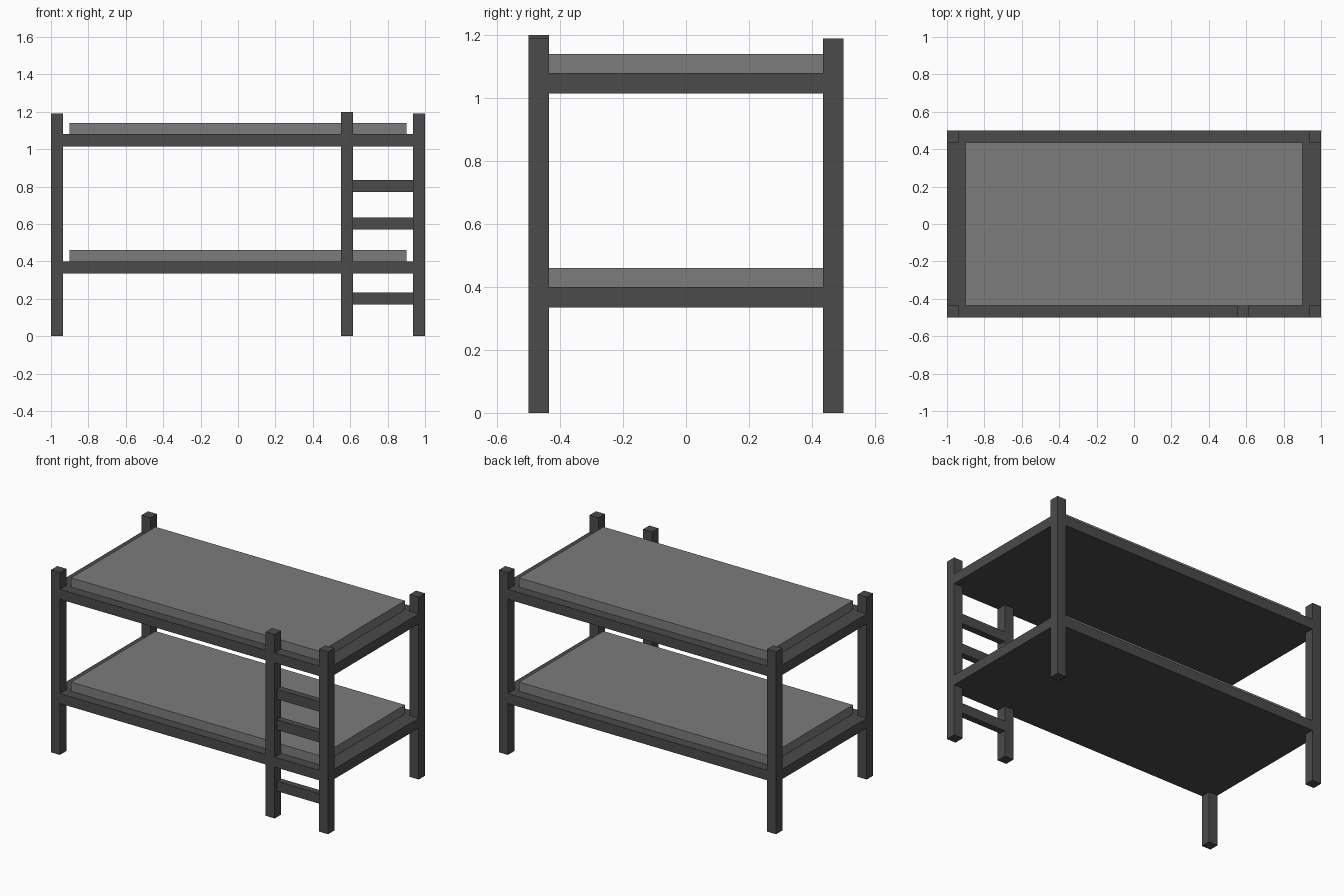
import bpy, bmesh

if "Cube" in bpy.data.objects:
    bpy.data.objects.remove(bpy.data.objects["Cube"])

P = 0.065          # post thickness
LX = 0.55          # left side of ladder post
X, Y = 1.0, 0.5    # outer half sizes


def grey(name, v):
    m = bpy.data.materials.new(name)
    m.diffuse_color = (v, v, v, 1)
    m.use_nodes = True
    m.node_tree.nodes["Principled BSDF"].inputs["Base Color"].default_value = m.diffuse_color
    return m


FRAME, FABRIC = grey("dark_frame", 0.07), grey("grey_fabric", 0.2)


def prism(name, outline, z0, z1, mat):
    """Extrude a flat outline from z0 up to z1."""
    bm = bmesh.new()
    face = bm.faces.new([bm.verts.new((x, y, z0)) for x, y in outline])
    top = bmesh.ops.extrude_face_region(bm, geom=[face], use_keep_orig=True)
    verts = [g for g in top["geom"] if isinstance(g, bmesh.types.BMVert)]
    bmesh.ops.translate(bm, verts=verts, vec=(0, 0, z1 - z0))
    bmesh.ops.recalc_face_normals(bm, faces=bm.faces)
    me = bpy.data.meshes.new(name)
    bm.to_mesh(me)
    bm.free()
    me.materials.append(mat)
    ob = bpy.data.objects.new(name, me)
    bpy.context.collection.objects.link(ob)
    return ob


def box(name, x0, x1, y0, y1, z0, z1, mat=FRAME):
    return prism(name, [(x0, y0), (x1, y0), (x1, y1), (x0, y1)], z0, z1, mat)


# Corner posts
for sx, side in ((-1, "left"), (1, "right")):
    for sy, end in ((-1, "front"), (1, "back")):
        xs = sorted((sx * X, sx * (X - P)))
        ys = sorted((sy * Y, sy * (Y - P)))
        box(f"{end}_{side}_post", *xs, *ys, 0, 1.19)

# Bed bases, notched around the corner posts and ladder post
a, b = X - P, Y - P
base = [(-a, -Y), (LX, -Y), (LX, -b), (LX + P, -b), (LX + P, -Y), (a, -Y),
        (a, -b), (X, -b), (X, b), (a, b), (a, Y), (-a, Y),
        (-a, b), (-X, b), (-X, -b), (-a, -b)]
for level, z in (("lower", 0.335), ("upper", 1.015)):
    prism(f"{level}_bed_base", base, z, z + P, FRAME)
    box(f"{level}_mattress", -0.9, 0.9, -b, b, z + P, z + P + 0.06, FABRIC)

# Ladder post and rungs
box("ladder_post", LX, LX + P, -Y, -b, 0, 1.2)
for i, z in enumerate((0.17, 0.57, 0.77)):
    box(f"ladder_rung_{i + 1}", LX + P, a, -0.478, -b, z, z + P)
